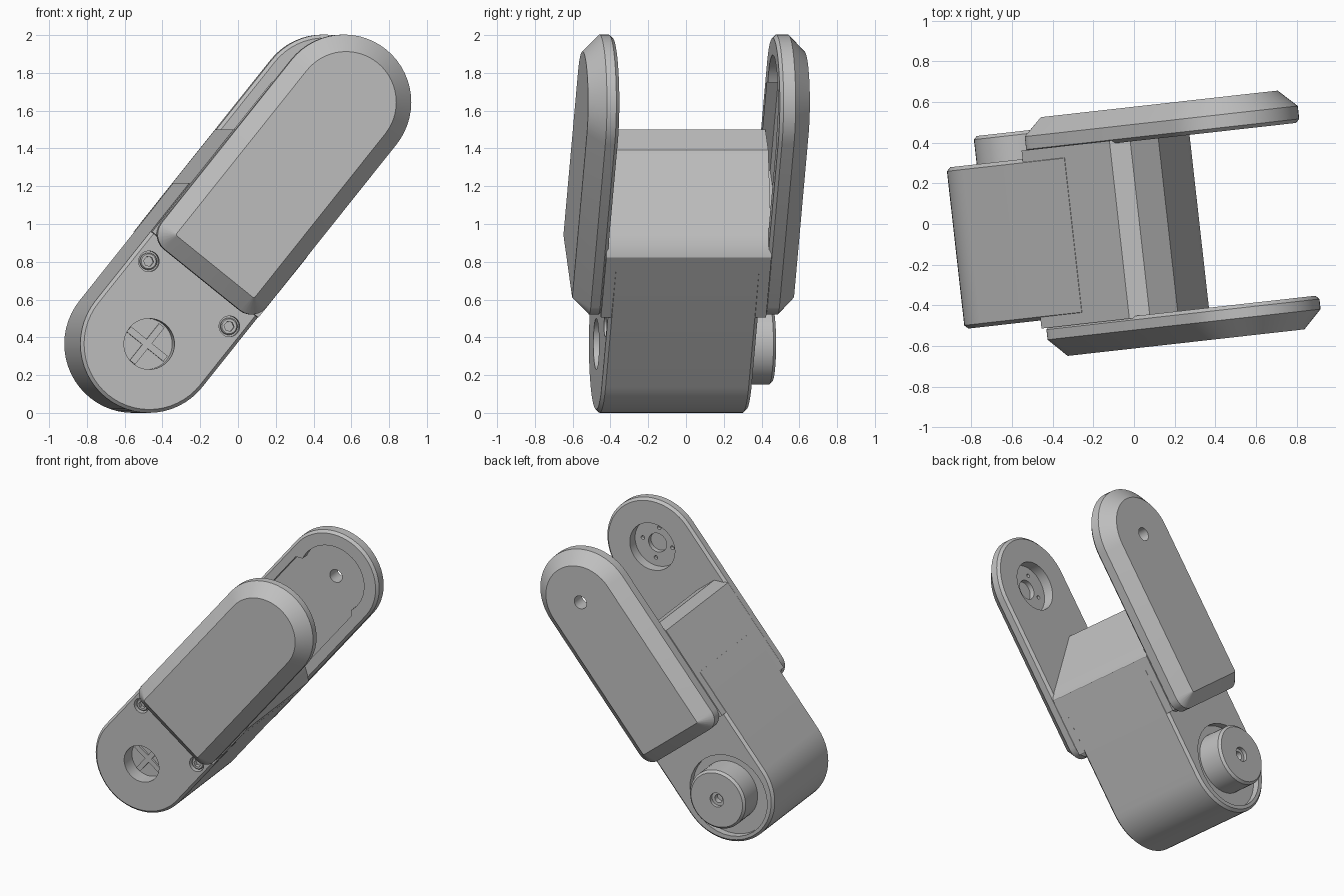
import bpy
import math
from mathutils import Matrix

if "Cube" in bpy.data.objects:
    bpy.data.objects.remove(bpy.data.objects["Cube"])

# Local frame: u along the link, v across it, h along the hinge axis (+h is the front)
TILT, TURN = math.radians(51.26), math.radians(6.4)
c, s = math.cos(TILT), math.sin(TILT)
ca, sa = math.cos(TURN), math.sin(TURN)
PLACE = Matrix(((c * ca, -s * ca, sa, -0.52 * ca),
                (c * sa, -s * sa, -ca, -0.52 * sa),
                (s, c, 0, 0.365),
                (0, 0, 0, 1)))
LENGTH = 1.641      # distance between the two hinge centres

grey = bpy.data.materials.new("plain grey")
grey.diffuse_color = (0.53, 0.53, 0.53, 1)
grey.use_nodes = True
grey.node_tree.nodes["Principled BSDF"].inputs["Base Color"].default_value = grey.diffuse_color


def arc(cu, cv, r, a0, a1, n):
    return [(cu + r * math.cos(math.radians(a0 + (a1 - a0) * i / n)),
             cv + r * math.sin(math.radians(a0 + (a1 - a0) * i / n)))
            for i in range(n + 1)]


def loft(name, outline, layers):
    """Stack outline(inset) rings at each (h, inset), from low h to high h."""
    layers = sorted(layers)
    verts, faces = [], []
    for h, inset in layers:
        ring = outline(inset)
        n = len(ring)
        verts += [(u, v, h) for u, v in ring]
    for k in range(len(layers) - 1):
        for i in range(n):
            j = (i + 1) % n
            faces.append((k * n + i, k * n + j, (k + 1) * n + j, (k + 1) * n + i))
    faces.append(tuple(reversed(range(n))))
    faces.append(tuple(range(len(verts) - n, len(verts))))
    mesh = bpy.data.meshes.new(name)
    mesh.from_pydata(verts, [], faces)
    mesh.transform(PLACE)
    mesh.materials.append(grey)
    obj = bpy.data.objects.new(name, mesh)
    bpy.context.collection.objects.link(obj)
    return obj


def round_part(name, u, v, r, layers, n=40):
    return loft(name, lambda i: arc(u, v, r - i, 0, 360, n)[:-1], layers)


def cut(obj, cutter):
    mod = obj.modifiers.new("cut", "BOOLEAN")
    mod.operation = "DIFFERENCE"
    mod.solver = "EXACT"
    mod.object = cutter
    bpy.context.view_layer.objects.active = obj
    bpy.ops.object.modifier_apply(modifier=mod.name)
    bpy.data.objects.remove(cutter)


def bore(obj, u, v, r, h0, h1, n=32):
    cut(obj, round_part("cutter", u, v, r, [(h0, 0), (h1, 0)], n))


# Outlines
def arm_outline(i):
    r, k = 0.358, 0.1
    return (arc(LENGTH, 0, r - i, -90, 90, 28)
            + arc(0.435 + k, r - k, k - i, 90, 180, 6)
            + arc(0.435 + k, k - r, k - i, 180, 270, 6))


END = [(0.881, -0.365), (0.925, -0.335), (0.962, -0.28),
       (1.229, 0.107), (1.228, 0.284), (1.164, 0.363)]


def hull_outline(i):
    return arc(0, 0, 0.365 - i, 90, 270, 28) + [(0.8, i - 0.365), (0.8, 0.365 - i)]


def core_outline(i):
    return [(0.47, 0.363), (0.47, -0.363)] + END


# Lower hull with rounded foot
hull = loft("lower_hull", hull_outline,
            [(0.42, 0.018), (0.402, 0), (-0.36, 0), (-0.378, 0.018)])
bore(hull, 0, 0, 0.135, 0.31, 0.5)              # front hinge socket
bore(hull, -0.025, 0, 0.3, -0.5, -0.33)         # shallow seat around the knob
for side in (1, -1):
    bore(hull, 0.34, 0.275 * side, 0.055, 0.375, 0.5, 24)

# Core block between the arms
core = loft("core_block", core_outline, [(0.46, 0), (-0.42, 0)])

# Front arm with a round horn seat on its inner side
front_arm = loft("front_arm", arm_outline,
                 [(0.41, 0.018), (0.45, 0.018), (0.468, 0), (0.518, 0), (0.608, 0.09)])
# Trim the inner side back to its plane beyond the hull
cut(front_arm, loft("cutter", lambda i: [(0.7, -0.5), (2.2, -0.5), (2.2, 0.5), (0.7, 0.5)],
                    [(0.3, 0), (0.45, 0)]))
bore(front_arm, LENGTH, 0, 0.175, 0.4, 0.525, 40)
bore(front_arm, LENGTH, 0, 0.07, 0.5, 0.56, 28)
for k in range(4):
    a = math.radians(45 + 90 * k)
    bore(front_arm, LENGTH + 0.115 * math.cos(a), 0.115 * math.sin(a), 0.014, 0.5, 0.55, 12)

# Back arm with a long pocket on its inner side and a through hole
back_arm = loft("back_arm", arm_outline,
                [(-0.37, 0.018), (-0.405, 0.018), (-0.423, 0), (-0.487, 0), (-0.573, 0.09)])
cut(back_arm, loft("cutter", lambda i: [(0.7, -0.5), (2.2, -0.5), (2.2, 0.5), (0.7, 0.5)],
                   [(-0.405, 0), (-0.3, 0)]))
cut(back_arm, loft("cutter",
                   lambda i: [(0.95, -0.27), (1.55, -0.27), (1.59, -0.23),
                              (1.59, 0.23), (1.55, 0.285), (0.95, 0.285)],
                   [(-0.465, 0), (-0.3, 0)]))
bore(back_arm, LENGTH, 0, 0.25, -0.465, -0.3, 48)
bore(back_arm, LENGTH, 0, 0.048, -0.7, -0.3, 28)

# Hinge knob on the back
knob = round_part("hinge_knob", 0, 0, 0.216,
                  [(-0.3, 0), (-0.5, 0), (-0.516, 0.016)], 48)
bore(knob, 0, 0, 0.052, -0.6, -0.49, 24)
bore(knob, 0, 0, 0.03, -0.6, -0.45, 20)

# Cross ribs at the bottom of the front socket
for name, a, b in (("socket_rib_long", 0.125, 0.018), ("socket_rib_short", 0.018, 0.125)):
    loft(name, lambda i: [(-a, -b), (a, -b), (a, b), (-a, b)], [(0.3, 0), (0.325, 0)])

# Two recessed socket screws
for side, name in ((1, "upper_screw"), (-1, "lower_screw")):
    screw = round_part(name, 0.34, 0.275 * side, 0.045,
                       [(0.36, 0), (0.402, 0), (0.408, 0.006)], 24)
    bore(screw, 0.34, 0.275 * side, 0.027, 0.38, 0.5, 6)

# Smooth shading with sharp edges kept
for obj in list(bpy.context.scene.objects):
    bpy.ops.object.select_all(action="DESELECT")
    obj.select_set(True)
    bpy.context.view_layer.objects.active = obj
    bpy.ops.object.shade_smooth_by_angle(angle=math.radians(25))
